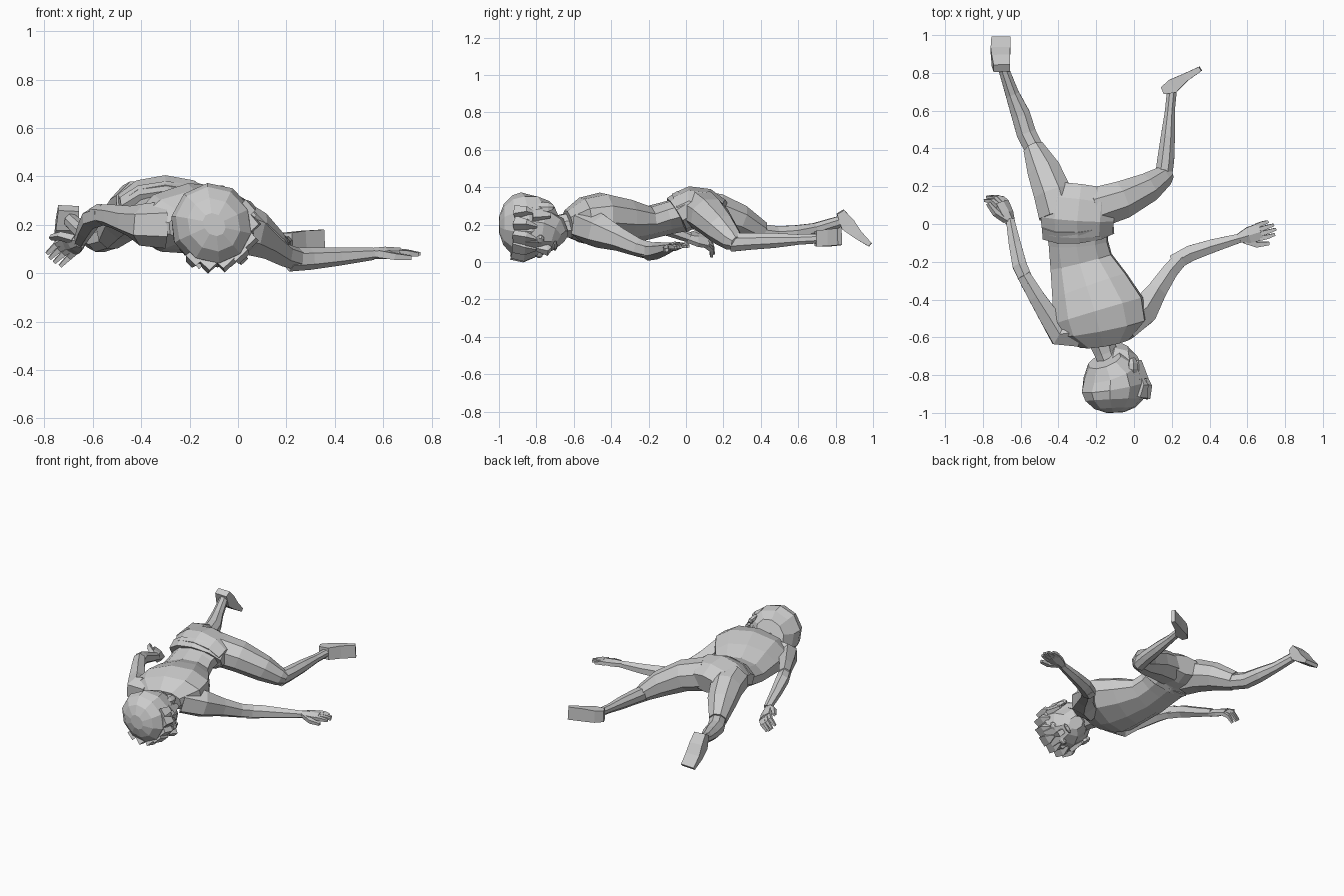
import bpy, bmesh, math
from mathutils import Vector, Matrix


def loft(name, rings, n=8, up=(0, 0, 1), roll=0.0):
    """Flat-faced tube; each ring is (x, y, z, half_width, half_height)."""
    bm = bmesh.new()
    pts = [Vector(r[:3]) for r in rings]
    loops = []
    for i, r in enumerate(rings):
        t = (pts[min(i + 1, len(pts) - 1)] - pts[max(i - 1, 0)]).normalized()
        side = t.cross(Vector(up)).normalized()
        top = side.cross(t)
        q = Matrix.Rotation(roll, 3, t)
        side, top = q @ side, q @ top
        k = 1 / math.cos(math.pi / n)
        loop = []
        for j in range(n):
            a = 2 * math.pi * (j + 0.5) / n
            loop.append(bm.verts.new(pts[i] + side * math.cos(a) * r[3] * k + top * math.sin(a) * r[4] * k))
        loops.append(loop)
    for a, b in zip(loops, loops[1:]):
        for j in range(n):
            bm.faces.new((a[j], a[(j + 1) % n], b[(j + 1) % n], b[j]))
    bm.faces.new(loops[0])
    bm.faces.new(loops[-1])
    return finish(name, bm)


def finish(name, bm):
    bmesh.ops.recalc_face_normals(bm, faces=bm.faces)
    me = bpy.data.meshes.new(name)
    bm.to_mesh(me)
    bm.free()
    ob = bpy.data.objects.new(name, me)
    bpy.context.collection.objects.link(ob)
    return ob


def ellipsoid(name, matrix, loc, size, u=10, v=7):
    bm = bmesh.new()
    bmesh.ops.create_uvsphere(bm, u_segments=u, v_segments=v, radius=1)
    bmesh.ops.transform(bm, verts=bm.verts, matrix=matrix @ Matrix.Translation(loc) @ Matrix.Diagonal((*size, 1)))
    return finish(name, bm)


# torso, from hips to collar
loft("hips", [(-.28, .20, .27, .12, .06), (-.29, .12, .285, .19, .10), (-.30, .03, .29, .195, .11),
              (-.30, -.04, .265, .185, .10)], 10)
loft("waistband", [(-.30, .01, .285, .19, .105), (-.295, -.05, .25, .19, .10)], 10)
loft("torso", [(-.30, 0, .26, .165, .09), (-.295, -.10, .235, .155, .085), (-.28, -.20, .21, .165, .085),
               (-.235, -.33, .215, .205, .12), (-.19, -.46, .225, .245, .14),
               (-.17, -.55, .22, .235, .12), (-.155, -.63, .20, .13, .075)], 10, roll=.12)
loft("neck", [(-.18, -.58, .20, .08, .07), (-.15, -.68, .19, .06, .06), (-.11, -.78, .18, .06, .06)])

# upper legs
loft("left_thigh", [(-.40, .05, .28, .105, .10), (-.43, .16, .265, .10, .10), (-.475, .28, .22, .088, .085),
                    (-.53, .40, .155, .055, .06)])
loft("right_thigh", [(-.22, .08, .28, .11, .10), (-.07, .125, .245, .10, .095), (.07, .19, .175, .078, .08),
                     (.155, .25, .115, .055, .055), (.19, .27, .10, .03, .035)])
# lower legs
loft("left_shin", [(-.515, .37, .155, .05, .05), (-.57, .48, .14, .052, .052), (-.60, .58, .15, .05, .045),
                   (-.645, .69, .175, .036, .033), (-.69, .82, .215, .028, .03)])
loft("right_shin", [(.155, .24, .105, .045, .05), (.168, .34, .11, .045, .045), (.18, .47, .115, .037, .04),
                    (.19, .60, .12, .026, .028), (.20, .70, .125, .026, .026)])
# feet, soles turned back
loft("left_foot", [(-.70, .825, .268, .043, .022), (-.705, .865, .20, .048, .04), (-.707, .92, .145, .052, .025),
                   (-.705, .985, .092, .05, .012)], 4, up=(0, .75, .65))
loft("right_foot", [(.15, .705, .125, .04, .02), (.205, .73, .125, .042, .038), (.27, .775, .13, .045, .022),
                    (.352, .822, .135, .045, .013)], 4, up=(-.5, .85, 0))

# arms
loft("left_arm", [(-.30, -.57, .20, .08, .085), (-.40, -.58, .20, .062, .075), (-.45, -.49, .215, .052, .055),
                  (-.52, -.38, .235, .042, .042), (-.585, -.27, .245, .035, .035)], 6)
loft("left_forearm", [(-.56, -.32, .24, .035, .038), (-.605, -.22, .225, .038, .038), (-.63, -.11, .18, .032, .032),
                      (-.655, .02, .13, .022, .024)], 6)
loft("right_arm", [(-.06, -.53, .20, .09, .09), (.05, -.46, .165, .075, .08), (.12, -.355, .12, .052, .055),
                   (.19, -.25, .075, .042, .042), (.26, -.17, .055, .038, .04)], 6)
loft("right_forearm", [(.21, -.205, .055, .042, .042), (.30, -.155, .06, .042, .04), (.42, -.115, .068, .035, .032),
                       (.56, -.075, .08, .024, .022)], 6)


def hand(side, wrist, along, across, up, spread, curl):
    """Palm, four fingers and a thumb; across points to the thumb."""
    w, a, up = Vector(wrist), Vector(along).normalized(), Vector(up)
    c = Vector(across).normalized()
    up = a.cross(c).normalized() * (1 if a.cross(c).dot(up) > 0 else -1)
    P = lambda d, s, h=0: tuple(w + a * d + c * s + up * h)
    loft(side + "_palm", [(*P(-.02, 0), .022, .02), (*P(.04, 0), .042, .022), (*P(.105, 0), .046, .016)], 6, up)
    for i in range(4):
        s = .034 - i * .023
        length = (.085, .10, .095, .07)[i]
        loft(f"{side}_finger_{i + 1}", [(*P(.09, s), .012, .013), (*P(.09 + length * .5, s * spread, -curl * .3), .011, .011),
                                        (*P(.09 + length * (1 - curl * 3), s * spread, -curl), .007, .007)], 4, up)
    loft(side + "_thumb", [(*P(.01, .02), .016, .015), (*P(.065, .062, -.01), .014, .013),
                           (*P(.13, .075, -.018), .009, .009)], 4, up)


hand("right", (.57, -.07, .082), (1, .30, .05), (.30, -1, -.1), (0, 0, 1), 1.1, .01)
hand("left", (-.66, .02, .125), (-.45, 1, -.15), (-.7, -.3, .75), (1, .3, 1), 1.1, .07)

# head frame: x = side, y = back of skull, z = crown; face turned down and to the right
crown = Vector((.05, -1, .02)).normalized()
back = Vector((-.68, 0, .73))
back = (back - crown * back.dot(crown)).normalized()
side = back.cross(crown)
M = Matrix((side, back, crown)).transposed().to_4x4()
M.translation = Vector((-.10, -.83, .19))


def head_loft(name, rings, n=8):
    ob = loft(name, rings, n, up=(0, 1, 0))
    ob.data.transform(M)
    return ob


# skull hair cap, face and jaw
head_loft("hair_cap", [(0, .075, -.11, .10, .075), (0, .035, -.05, .155, .135), (0, .01, .03, .165, .17),
                       (0, .01, .10, .145, .155), (0, .01, .145, .10, .11), (0, .01, .168, .04, .05)], 10)
head_loft("face", [(0, -.08, -.17, .04, .045), (0, -.055, -.14, .085, .09), (0, -.04, -.07, .125, .12),
                   (0, -.03, .02, .14, .14)], 8)
# hair fringe strands round the brow
for i in range(7):
    a = math.radians(-75 + i * 25)
    x, y = math.sin(a), -math.cos(a)
    head_loft(f"fringe_{i + 1}", [(x * .14, y * .135, .09, .035, .03), (x * .158, y * .165, .03, .03, .018),
                                  (x * .15, y * .168, -.025, .006, .006)], 4)
# features mirrored across the face
for s, label in ((1, "right"), (-1, "left")):
    ellipsoid(label + "_ear", M, (s * .145, .01, -.07), (.022, .035, .05), 6, 5)
    ellipsoid(label + "_eye", M, (s * .055, -.145, -.045), (.032, .02, .022), 8, 5)
    head_loft(label + "_sidelock", [(s * .145, -.05, .0, .018, .035), (s * .138, -.045, -.10, .008, .012)], 4)
head_loft("nose", [(0, -.158, -.03, .012, .012), (0, -.172, -.085, .02, .022), (0, -.152, -.10, .015, .012)], 4)
ellipsoid("mouth", M, (0, -.138, -.128), (.038, .015, .012), 8, 5)
